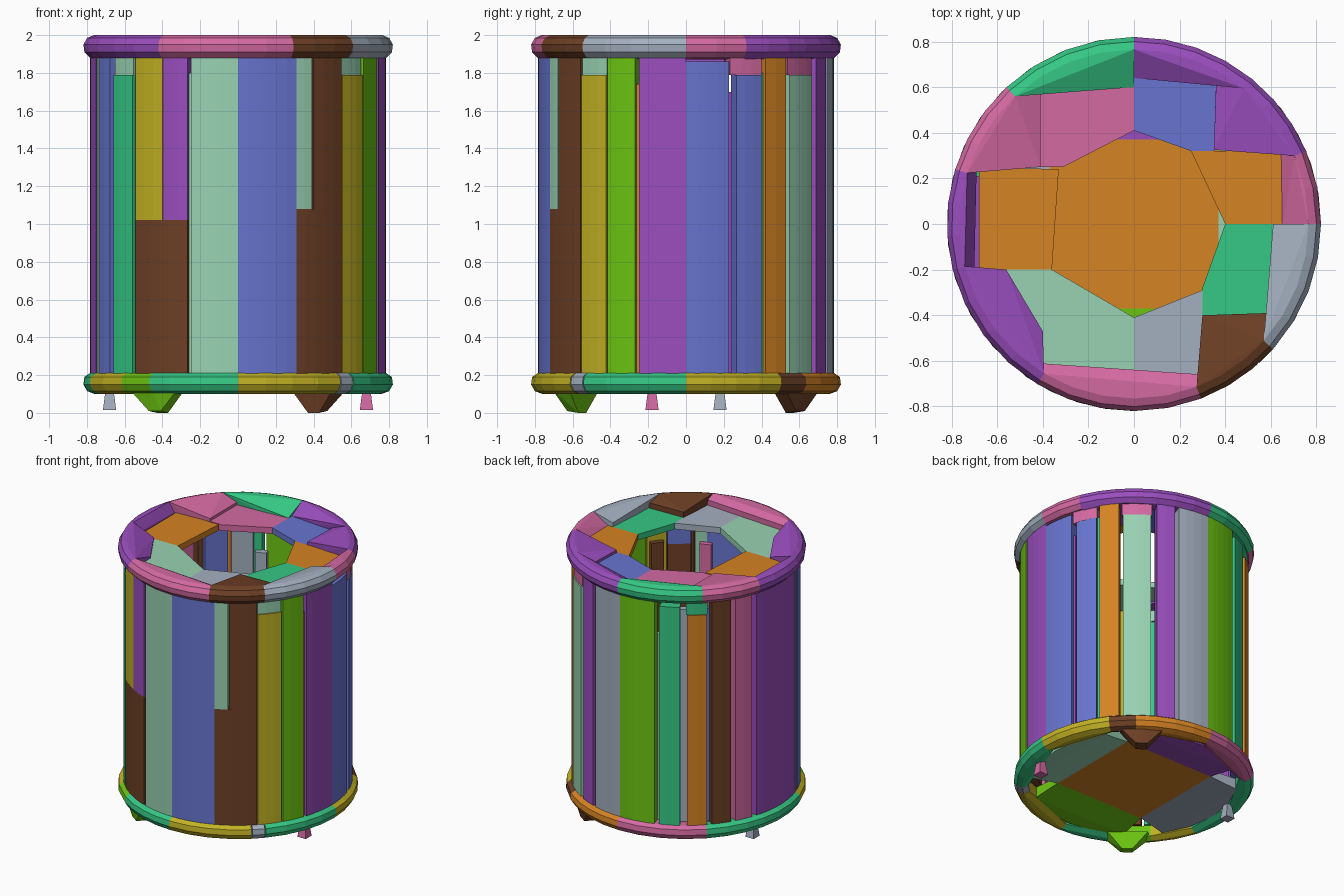
import bpy, bmesh, math

cube = bpy.data.objects.get("Cube")
if cube:
    bpy.data.objects.remove(cube, do_unlink=True)


def lin(c):
    c /= 255
    return c / 12.92 if c <= 0.04045 else ((c + 0.055) / 1.055) ** 2.4


COLOURS = {
    "pink": 0xD46AA2, "purple": 0x9A4EBE, "green": 0x36C885, "mint": 0x98D2B2,
    "orange": 0xD58324, "blue": 0x6875D0, "brown": 0x6E4026, "grey": 0xA3AFBF,
    "lime": 0x6CC412, "yellow": 0xC2B224,
}
MATS = {}
for cname, h in COLOURS.items():
    m = bpy.data.materials.new(cname)
    m.use_nodes = True
    rgba = (lin(h >> 16), lin(h >> 8 & 255), lin(h & 255), 1)
    m.diffuse_color = rgba
    bsdf = m.node_tree.nodes["Principled BSDF"]
    bsdf.inputs["Base Color"].default_value = rgba
    bsdf.inputs["Roughness"].default_value = 0.8
    MATS[cname] = m


def hull(name, colour, points):
    """Flat-shaded convex block around a set of points."""
    bm = bmesh.new()
    for p in points:
        bm.verts.new(p)
    res = bmesh.ops.convex_hull(bm, input=bm.verts)
    junk = {g for g in res["geom_interior"] + res["geom_unused"]
            if isinstance(g, bmesh.types.BMVert)}
    bmesh.ops.delete(bm, geom=list(junk), context='VERTS')
    bmesh.ops.dissolve_limit(bm, angle_limit=0.01, verts=bm.verts, edges=bm.edges)
    bmesh.ops.recalc_face_normals(bm, faces=bm.faces)
    me = bpy.data.meshes.new(name)
    bm.to_mesh(me)
    bm.free()
    me.materials.append(MATS[colour])
    ob = bpy.data.objects.new(name, me)
    bpy.context.collection.objects.link(ob)


def polar(r, a, z):
    """Angle in degrees from the front (-y) towards +x."""
    t = math.radians(a)
    return (r * math.sin(t), -r * math.cos(t), z)


def arc(a0, a1, profile, step=10):
    n = max(1, round((a1 - a0) / step))
    return [polar(r, a0 + (a1 - a0) * i / n, z)
            for i in range(n + 1) for r, z in profile]


def prism(pts, z0, z1):
    return [(x, y, z) for x, y in pts for z in (z0, z1)]


def boards(name, items, r_in, r_out):
    """Upright curved boards: colour, start angle, end angle, bottom, top."""
    for i, (c, a0, a1, z0, z1) in enumerate(items):
        hull(f"{name}_{i + 1}", c, arc(a0, a1, [(r_out, z0), (r_out, z1)], 4)
             + arc(a0, a1, [(r_in, z0), (r_in, z1)], 90))


# Wall staves
boards("wall_stave", [
    ("blue", 0, 23.3, .2, 1.88), ("brown", 23.3, 44.5, .2, 1.08),
    ("mint", 23.3, 30, 1.08, 1.88), ("brown", 30.6, 44.5, 1.08, 1.88),
    ("yellow", 45, 57.3, .2, 1.79), ("lime", 58, 69.8, .2, 1.88),
    ("purple", 71.5, 90, .2, 1.88), ("blue", 90, 107, .2, 1.86),
    ("blue", 110, 120.8, .2, 1.79), ("orange", 122.5, 132.5, .2, 1.88),
    ("mint", 134.5, 148.5, .2, 1.79), ("purple", 151.5, 161, .2, 1.88),
    ("grey", 163, 180, .2, 1.88), ("lime", 180, 199, .2, 1.88),
    ("green", 201.5, 212, .2, 1.85), ("orange", 215.5, 225.5, .2, 1.79),
    ("brown", 228, 238, .2, 1.88), ("pink", 240.5, 250, .2, 1.88),
    ("purple", 253, 286.5, .2, 1.88), ("mint", 287.3, 289.8, .2, 1.88),
    ("blue", 290.5, 300, .2, 1.88), ("green", 302.8, 314.5, .2, 1.79),
    ("yellow", 316, 329.3, 1.02, 1.88), ("purple", 329.5, 340, 1.02, 1.88),
    ("brown", 316, 340, .2, 1.02), ("mint", 341.4, 360, .2, 1.88),
], .70, .783)

# Short blocks closing the wall above the shorter staves
boards("stave_cap", [
    ("mint", 45, 57.3, 1.79, 1.89), ("pink", 107.5, 121, 1.79, 1.89),
    ("pink", 134, 149, 1.79, 1.89), ("green", 215, 226, 1.79, 1.89),
    ("mint", 302.8, 314.5, 1.79, 1.89),
], .69, .775)

# Narrow strips set back in the gaps
boards("gap_strip", [
    ("orange", 69.9, 71.4, .2, 1.74), ("purple", 107.2, 108.6, .2, 1.7),
    ("green", 121, 122.3, .2, 1.8), ("mint", 340.2, 341.2, .2, 1.8),
], .71, .765)

# Thin boards on the inside of the wall
boards("inner_stave", [
    ("grey", 206, 219, .2, 1.8), ("blue", 221, 235, .2, 1.8),
    ("grey", 198, 205, .2, 1.6), ("brown", 32, 46, .2, 1.66),
    ("blue", 32, 46, 1.66, 1.86), ("brown", 48, 56, .2, 1.68),
    ("pink", 20, 27, .2, 1.66),
], .66, .71)

# Top rim segments: colour, start angle, end angle, inner height, inner corners
RIM = [(.785, 1.88), (.815, 1.91), (.82, 1.95), (.80, 1.985), (.765, 2.0)]
TOP = [
    ("purple", 141, 180, 1.93, [(0, .64), (.36, .64)]),
    ("purple", 113, 141, 1.95, [(.36, .62), (.35, .325), (.7, .32)]),
    ("pink", 90, 113, 1.93, [(.645, .32), (.65, .0)]),
    ("grey", 48, 90, 1.96, [(.61, 0), (.61, -.38)]),
    ("brown", 21, 48, 1.97, [(.3, -.4), (.6, -.39)]),
    ("pink", -31, 21, 1.97, [(.3, -.66), (-.42, -.61)]),
    ("purple", 284, 329, 1.94, [(-.4, -.61), (-.4, -.47), (-.56, -.2)]),
    ("purple", 253, 284, 1.93, [(-.7, -.2), (-.69, .25)]),
    ("pink", 223, 253, 1.95, [(-.41, .25), (-.41, .6)]),
    ("green", 180, 223, 1.93, [(-.41, .6), (0, .6)]),
]
for i, (c, a0, a1, z, inner) in enumerate(TOP):
    hull(f"top_rim_{i + 1}", c, arc(a0, a1, RIM) + prism(inner, 1.87, z))

# Thin lid plates around the opening
PLATES = [
    ("pink", [(-.41, .62), (0, .62), (0, .41), (-.31, .25), (-.41, .25)]),
    ("blue", [(0, .66), (.36, .63), (.35, .32), (.25, .32), (0, .41)]),
    ("orange", [(.25, .32), (.66, .32), (.66, 0), (.4, 0)]),
    ("green", [(.4, 0), (.62, 0), (.62, -.41), (.3, -.41), (.3, -.28)]),
    ("grey", [(.3, -.29), (.3, -.68), (0, -.66), (0, -.41)]),
    ("mint", [(-.57, -.2), (-.36, -.2), (0, -.41), (0, -.66), (-.4, -.64), (-.4, -.47)]),
    ("orange", [(-.68, .25), (-.33, .24), (-.36, -.2), (-.68, -.2)]),
]
for i, (c, pts) in enumerate(PLATES):
    hull(f"lid_plate_{i + 1}", c, prism(pts, 1.885, 1.93))

# Bottom rim segments
BASE = [(.785, .21), (.815, .19), (.82, .15), (.80, .115), (.76, .1)]
BOTTOM = [
    ("yellow", 0, 41.5), ("grey", 42, 48), ("green", 48.5, 90), ("yellow", 90, 128),
    ("brown", 128, 141), ("orange", 141, 180), ("pink", 180, 225), ("green", 225, 256),
    ("green", 256, 287), ("yellow", 287, 311), ("lime", 311, 325), ("green", 325, 360),
]
for i, (c, a0, a1) in enumerate(BOTTOM):
    hull(f"bottom_rim_{i + 1}", c,
         arc(a0, a1, BASE) + arc(a0, a1, [(.72, .12), (.72, .2)], 90))

# Floor: square centre with four side wedges that dip towards the wall
S = .37
CORNER = S * 2 ** .5
hull("floor_centre", "orange", prism([(-S, -S), (S, -S), (S, S), (-S, S)], .15, .2))
for side, c, a in (("front", "lime", 0), ("left", "mint", 90),
                   ("back", "purple", 180), ("right", "grey", 270)):
    hull(f"floor_{side}", c, arc(a - 45, a + 45, [(CORNER, .15), (CORNER, .2)], 90)
         + arc(a - 34, a + 34, [(.70, .12), (.70, .2)], 17))

# Feet: two wide tapered ones and two small pegs
for name, c, a in (("back_foot", "brown", 144), ("front_foot", "lime", 324)):
    hull(name, c, arc(a - 12, a + 12, [(.68, .13), (.78, .13)])
         + arc(a - 3, a + 3, [(.68, 0), (.75, .01)], 90))
for name, c, x, y in (("left_peg", "pink", .68, -.18), ("right_peg", "grey", -.68, .18)):
    hull(name, c, [(x + sx * w, y + sy * w, z) for w, z in ((.035, .015), (.02, .13))
                   for sx in (-1, 1) for sy in (-1, 1)])
